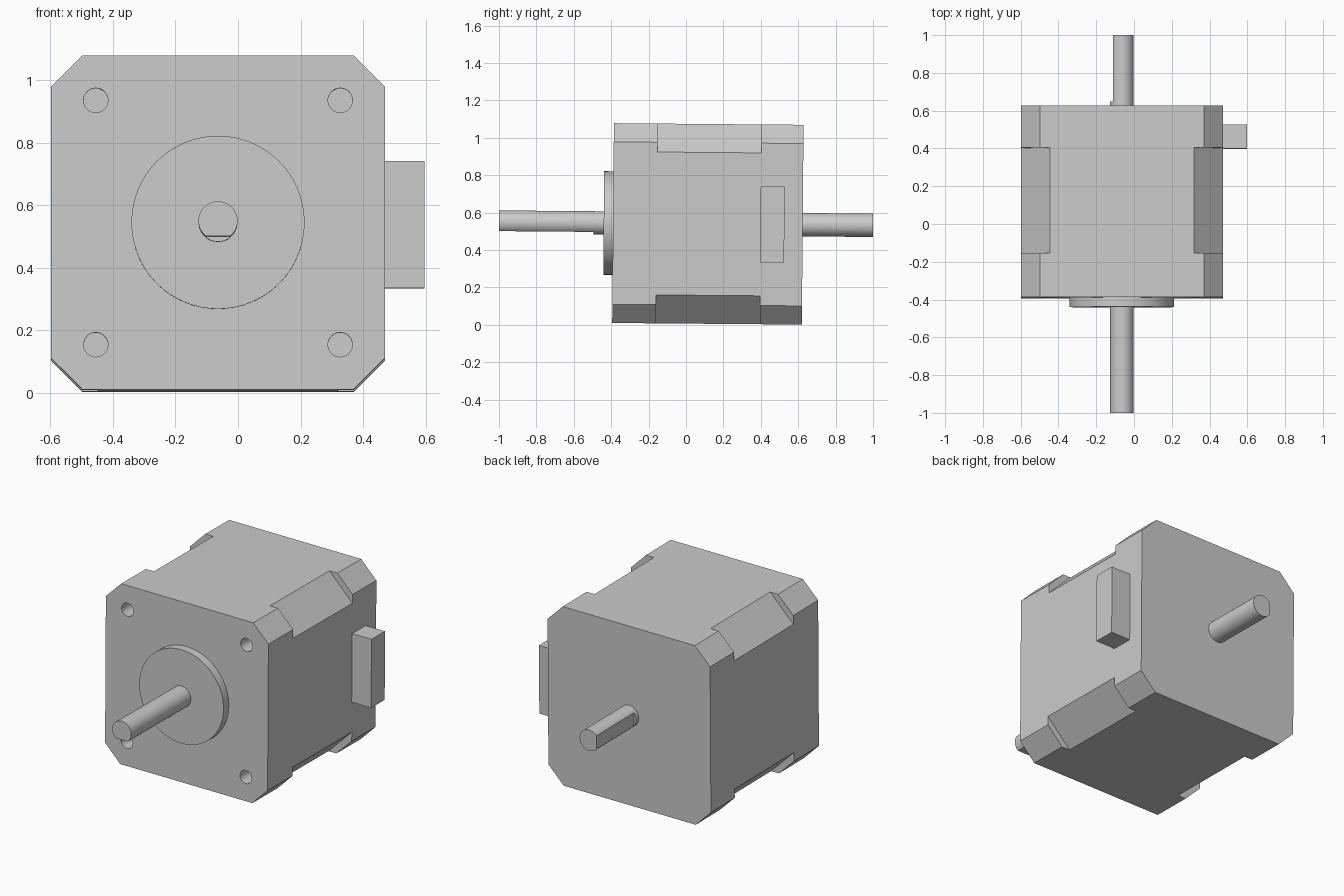
import bpy, bmesh, math
from mathutils import Matrix, Vector

cube = bpy.data.objects.get("Cube")
if cube:
    bpy.data.objects.remove(cube, do_unlink=True)

metal = bpy.data.materials.new("plain_grey")
metal.use_nodes = True
GREY = (0.6, 0.6, 0.6, 1)
metal.diffuse_color = GREY
metal.node_tree.nodes["Principled BSDF"].inputs["Base Color"].default_value = GREY

# Everything is built around the shaft axis (local y), then set in place with a slight nose-up tilt
PLACE = Matrix.Translation((-0.064, 0, 0.541)) @ Matrix.Rotation(-0.0085, 4, 'X')
HALF = 0.534


def prism(name, outline, y0, y1, smooth=False):
    """Extrude an (x, z) outline along y."""
    bm = bmesh.new()
    face = bm.faces.new([bm.verts.new((x, y0, z)) for x, z in outline])
    new = bmesh.ops.extrude_face_region(bm, geom=[face])["geom"]
    bmesh.ops.translate(bm, vec=Vector((0, y1 - y0, 0)),
                        verts=[v for v in new if isinstance(v, bmesh.types.BMVert)])
    bmesh.ops.recalc_face_normals(bm, faces=bm.faces)
    mesh = bpy.data.meshes.new(name)
    bm.to_mesh(mesh)
    bm.free()
    mesh.materials.append(metal)
    obj = bpy.data.objects.new(name, mesh)
    bpy.context.collection.objects.link(obj)
    obj.matrix_world = PLACE
    if smooth:
        bpy.ops.object.select_all(action='DESELECT')
        obj.select_set(True)
        bpy.context.view_layer.objects.active = obj
        bpy.ops.object.shade_smooth_by_angle(angle=math.radians(20))
    return obj


def octagon(cut):
    a, b = HALF, HALF - cut
    return [(a, b), (b, a), (-b, a), (-a, b), (-a, -b), (-b, -a), (b, -a), (a, -b)]


def circle(r, cx=0, cz=0, n=64):
    return [(cx + r * math.cos(math.tau * i / n), cz + r * math.sin(math.tau * i / n))
            for i in range(n)]


def d_shape(r, flat, direction, n=48):
    """Circle with one flat, facing the given angle."""
    half = math.acos(flat / r)
    span = math.tau - 2 * half
    angles = [direction + half + span * i / n for i in range(n + 1)]
    return [(r * math.cos(a), r * math.sin(a)) for a in angles]


# Housing: two end caps with a more deeply chamfered core between them
front_cap = prism("front_cap", octagon(0.1), -0.39, -0.157)
prism("core", octagon(0.152), -0.157, 0.4)
prism("rear_cap", octagon(0.1), 0.4, 0.624)

# Blind mounting holes in the front cap
for sx in (-1, 1):
    for sz in (-1, 1):
        cutter = prism("hole_cutter", circle(0.039, sx * 0.391, sz * 0.391, 32), -0.45, -0.28)
        cutter.hide_render = True
        cutter.hide_set(True)
        mod = front_cap.modifiers.new("mounting_hole", 'BOOLEAN')
        mod.operation = 'DIFFERENCE'
        mod.solver = 'EXACT'
        mod.object = cutter
bpy.context.view_layer.update()

# Apply the holes and drop the cutters
bpy.ops.object.select_all(action='DESELECT')
front_cap.select_set(True)
bpy.context.view_layer.objects.active = front_cap
for mod in list(front_cap.modifiers):
    cutter = mod.object
    bpy.ops.object.modifier_apply(modifier=mod.name)
    bpy.data.objects.remove(cutter, do_unlink=True)
bpy.ops.object.shade_smooth_by_angle(angle=math.radians(20))

# Pilot boss
prism("pilot_boss", circle(0.277), -0.44, -0.39, True)

# Shafts: short round root, then a length with a flat
R, FLAT = 0.0625, 0.048
prism("front_shaft_root", circle(R, n=48), -0.495, -0.44, True)
prism("front_shaft", d_shape(R, FLAT, -math.pi / 2), -1.0, -0.495, True)
prism("rear_shaft_root", circle(R, n=48), 0.624, 0.648, True)
prism("rear_shaft", d_shape(R, FLAT, math.pi), 0.648, 1.0, True)

# Cable connector on the left side
x0, x1, h = HALF, 0.661, 0.203
prism("connector", [(x0, -h), (x1, -h), (x1, h), (x0, h)], 0.398, 0.526)
